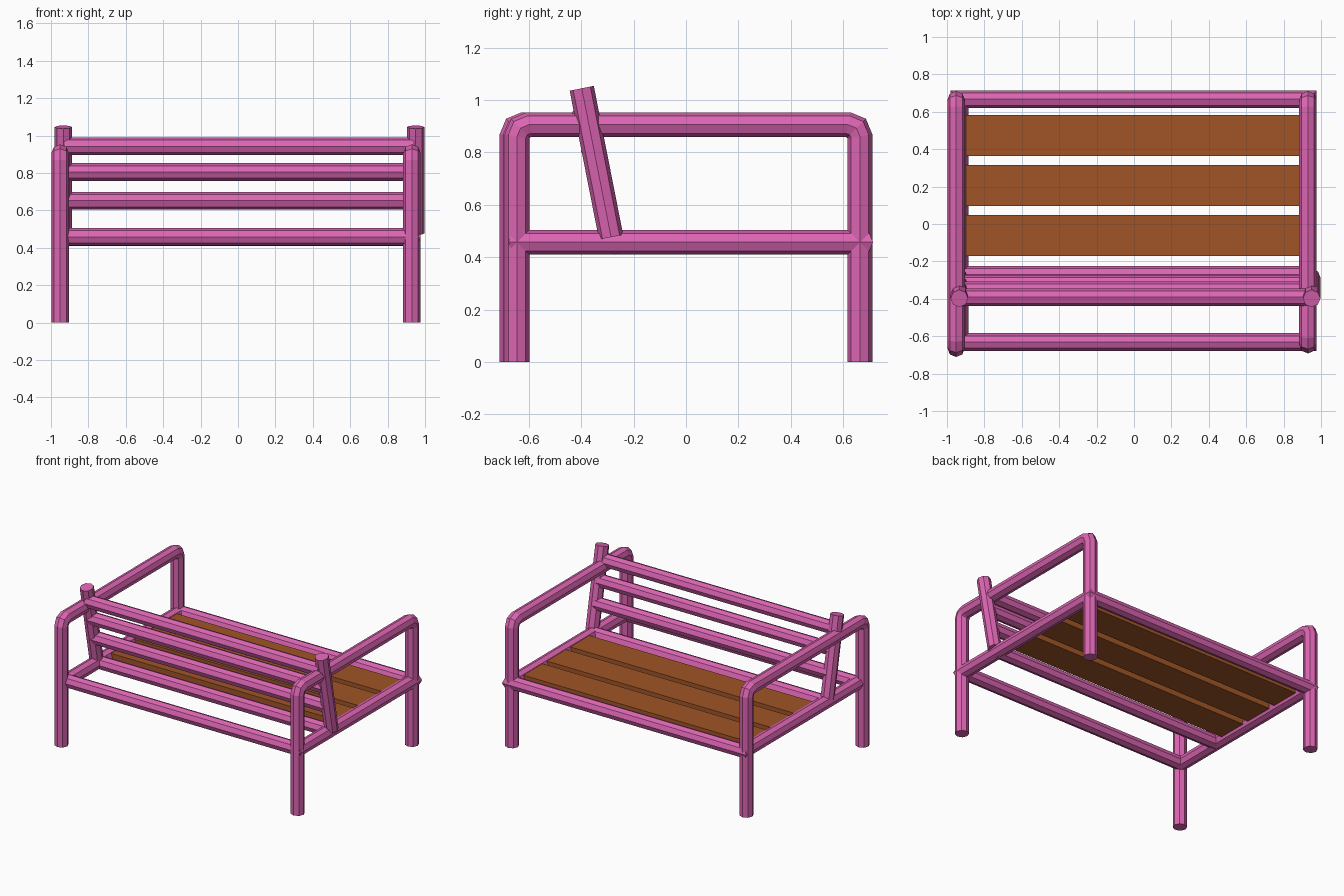
import bpy, bmesh, math
from mathutils import Vector

if "Cube" in bpy.data.objects:
    bpy.data.objects.remove(bpy.data.objects["Cube"])

R = 0.047          # tube radius, eight sides


def material(name, rgb):
    m = bpy.data.materials.new(name)
    m.diffuse_color = (*rgb, 1)
    m.use_nodes = True
    m.node_tree.nodes["Principled BSDF"].inputs["Base Color"].default_value = m.diffuse_color
    return m


PINK = material("pink_paint", (0.72, 0.13, 0.45))
WOOD = material("brown_wood", (0.35, 0.09, 0.02))


def finish(bm, name, mat):
    bmesh.ops.recalc_face_normals(bm, faces=bm.faces)
    me = bpy.data.meshes.new(name)
    bm.to_mesh(me)
    bm.free()
    me.materials.append(mat)
    ob = bpy.data.objects.new(name, me)
    bpy.context.collection.objects.link(ob)
    return ob


def tube(name, points, normal, closed=False):
    """Sweep an octagon along a flat path with mitred corners."""
    bm = bmesh.new()
    pts = [Vector(p) for p in points]
    n = Vector(normal)
    count = len(pts)
    rings = []
    for i, p in enumerate(pts):
        a = (p - pts[i - 1]).normalized() if closed or i else None
        b = (pts[(i + 1) % count] - p).normalized() if closed or i < count - 1 else None
        a, b = a or b, b or a
        t = (a + b).normalized()
        side = t.cross(n) / t.dot(a)
        rings.append([bm.verts.new(p + R * (math.cos(k * math.pi / 4) * side
                                            + math.sin(k * math.pi / 4) * n))
                      for k in range(8)])
    for i in range(count if closed else count - 1):
        r, s = rings[i], rings[(i + 1) % count]
        for k in range(8):
            j = (k + 1) % 8
            bm.faces.new((r[k], r[j], s[j], s[k]))
    if not closed:
        bm.faces.new(rings[0])
        bm.faces.new(rings[-1])
    return finish(bm, name, PINK)


def arch(x, front, back, top=0.906, bend=0.045):
    """Path of a leg-and-armrest hoop with rounded corners."""
    path = [(x, front, 0)]
    for y, d, angles in ((front + bend, -1, (0, 45, 90)), (back - bend, 1, (90, 45, 0))):
        for deg in angles:
            a = math.radians(deg)
            path.append((x, y + d * bend * math.cos(a), top - bend + bend * math.sin(a)))
    return path + [(x, back, 0)]


# Side hoops: legs and armrests in one bent tube
tube("left_leg_hoop", arch(-0.951, -0.664, 0.664), (1, 0, 0))
tube("right_leg_hoop", arch(0.930, -0.645, 0.664), (1, 0, 0))

# Rectangular seat frame
tube("seat_frame", [(-0.933, -0.631, 0.458), (0.930, -0.631, 0.458),
                    (0.930, 0.667, 0.458), (-0.933, 0.667, 0.458)], (0, 0, 1), True)

# Leaning backrest posts
for side, x in (("left", -0.934), ("right", 0.950)):
    tube(side + "_back_post", [(x, -0.286, 0.477), (x, -0.398, 1.045)], (1, 0, 0))

# Backrest rails
for i, (y, z) in enumerate(((-0.271, 0.456), (-0.319, 0.652), (-0.354, 0.805), (-0.391, 0.942))):
    tube(f"back_rail_{i + 1}", [(-0.93, y, z), (0.94, y, z)], (0, 0, 1))

# Wooden seat slats
for i, y in enumerate((-0.062, 0.206, 0.474)):
    bm = bmesh.new()
    bmesh.ops.create_cube(bm, size=1)
    bmesh.ops.scale(bm, vec=(1.83, 0.219, 0.045), verts=bm.verts)
    bmesh.ops.translate(bm, vec=(0, y, 0.465), verts=bm.verts)
    finish(bm, f"seat_slat_{i + 1}", WOOD)
